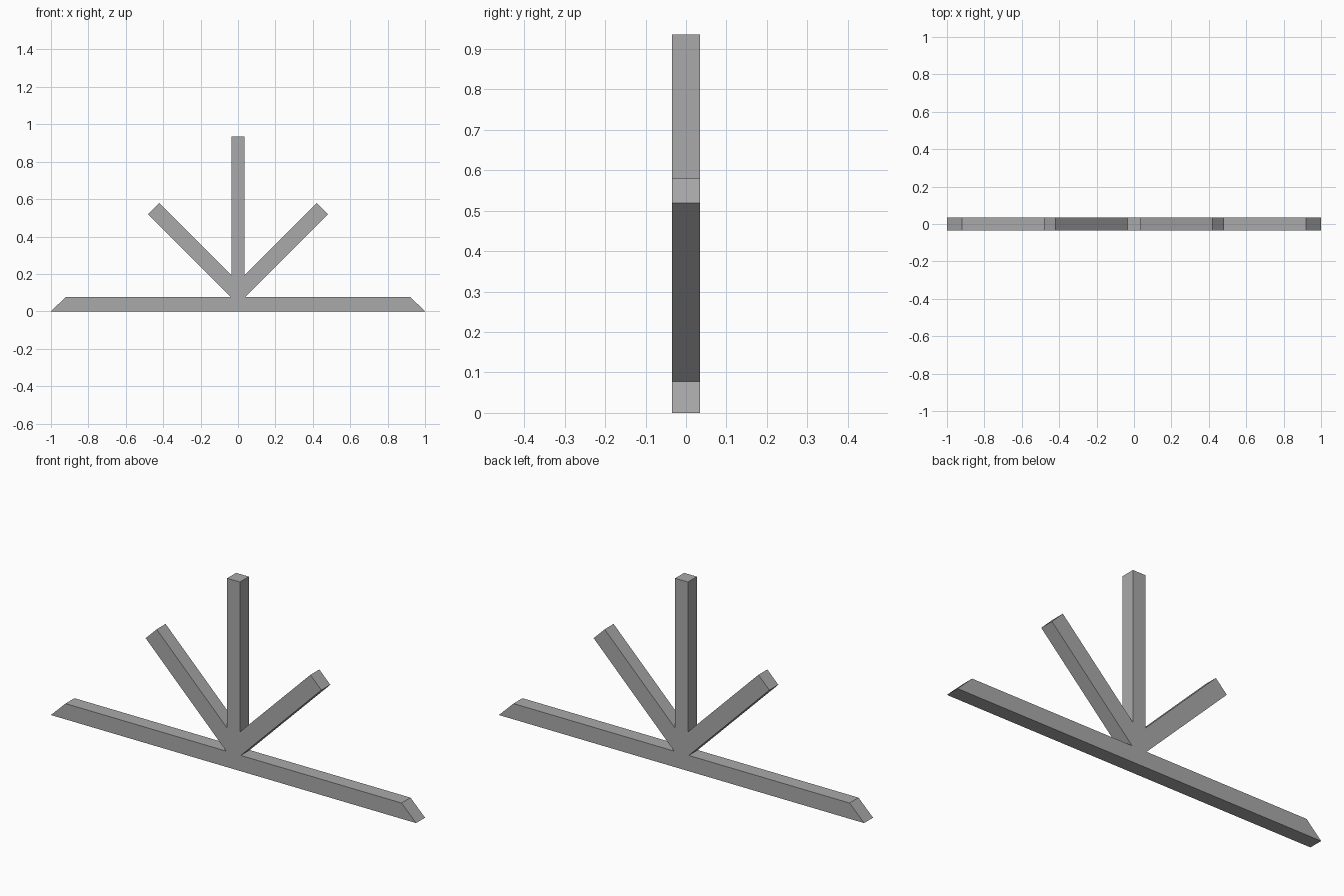
import bpy
import bmesh

cube = bpy.data.objects.get("Cube")
if cube:
    bpy.data.objects.remove(cube, do_unlink=True)

DEPTH = 0.07

# Plain grey material
grey = bpy.data.materials.new("plain grey")
grey.use_nodes = True
colour = (0.4, 0.4, 0.4, 1)
grey.diffuse_color = colour
grey.node_tree.nodes["Principled BSDF"].inputs["Base Color"].default_value = colour

# Left half of the outline: bevelled base bar, diagonal arm, upright post
half = [(1.0, 0.0), (0.92, 0.078), (0.04, 0.078), (0.481, 0.519),
        (0.421, 0.579), (0.035, 0.193), (0.035, 0.935)]
outline = half + [(-x, z) for x, z in reversed(half)]

# One solid frame, extruded from front to back
bm = bmesh.new()
front = bm.faces.new([bm.verts.new((x, -DEPTH / 2, z)) for x, z in outline])
result = bmesh.ops.extrude_face_region(bm, geom=[front], use_keep_orig=True)
back = [v for v in result["geom"] if isinstance(v, bmesh.types.BMVert)]
bmesh.ops.translate(bm, verts=back, vec=(0, DEPTH, 0))
bmesh.ops.recalc_face_normals(bm, faces=bm.faces)

mesh = bpy.data.meshes.new("branching_frame")
bm.to_mesh(mesh)
bm.free()
mesh.materials.append(grey)
frame = bpy.data.objects.new("branching_frame", mesh)
bpy.context.scene.collection.objects.link(frame)
